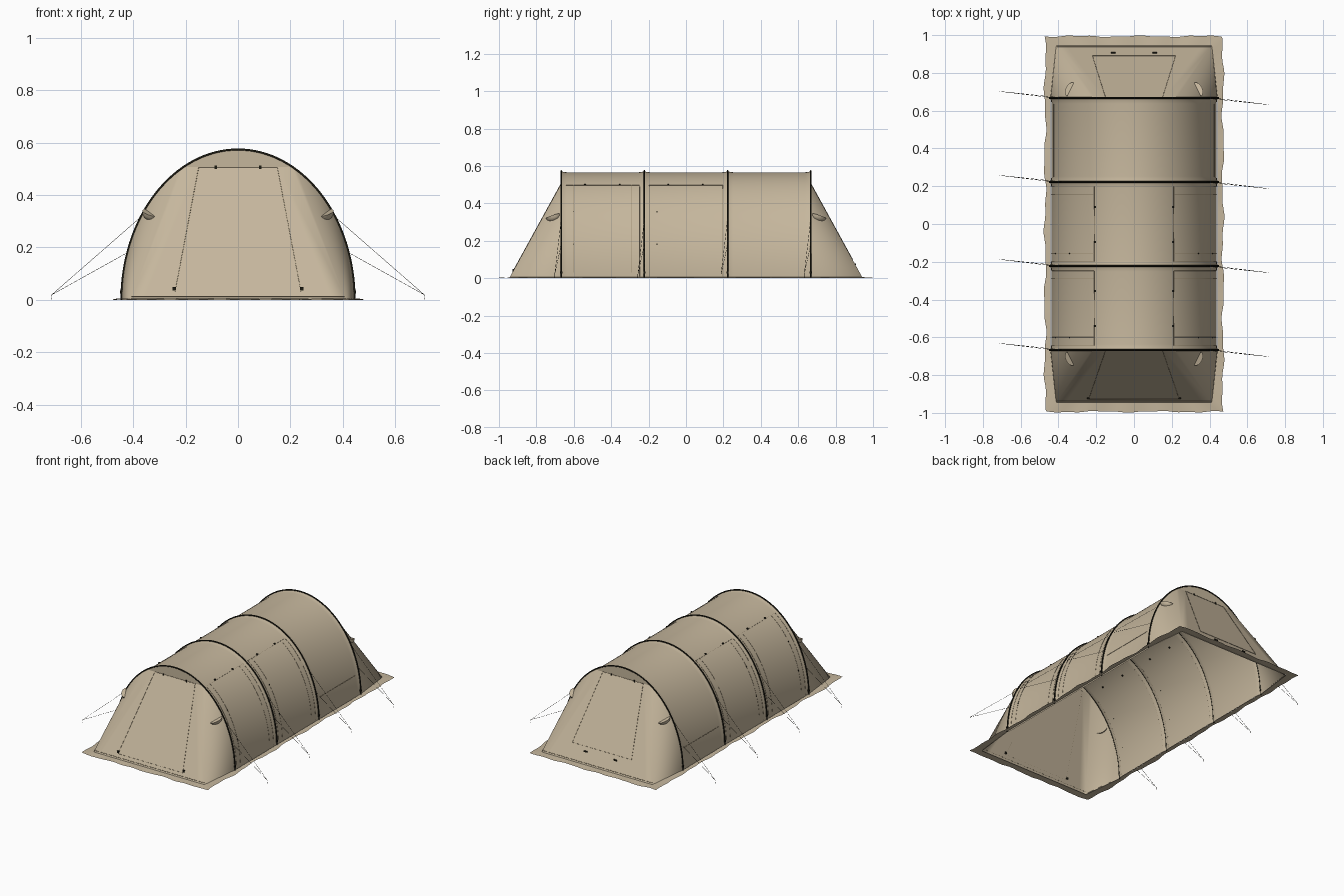
import bpy, bmesh, math
from mathutils import Vector, Matrix

if "Cube" in bpy.data.objects:
    bpy.data.objects.remove(bpy.data.objects["Cube"])

HALF_W, HEIGHT = 0.445, 0.574          # arch half width and height
END_Y, FOOT_Y, FOOT_X = 0.667, 0.945, 0.412
HOOPS = [-END_Y, -END_Y / 3, END_Y / 3, END_Y]
SIDES = (-1, 1)


def material(name, colour):
    m = bpy.data.materials.new(name)
    m.use_nodes = True
    m.diffuse_color = (*colour, 1)
    bsdf = m.node_tree.nodes["Principled BSDF"]
    bsdf.inputs["Base Color"].default_value = (*colour, 1)
    bsdf.inputs["Roughness"].default_value = 0.9
    return m


CANVAS = material("tan canvas", (0.56, 0.47, 0.335))
SEAM = material("brown seam", (0.34, 0.27, 0.17))
BLACK = material("black webbing", (0.012, 0.011, 0.006))


def finish(name, bm, mat, angle=None):
    bmesh.ops.remove_doubles(bm, verts=bm.verts, dist=1e-5)
    bmesh.ops.recalc_face_normals(bm, faces=bm.faces)
    me = bpy.data.meshes.new(name)
    bm.to_mesh(me)
    bm.free()
    me.materials.append(mat)
    ob = bpy.data.objects.new(name, me)
    bpy.context.collection.objects.link(ob)
    if angle:
        bpy.ops.object.select_all(action='DESELECT')
        ob.select_set(True)
        bpy.context.view_layer.objects.active = ob
        bpy.ops.object.shade_smooth_by_angle(angle=math.radians(angle))


def lines(name, paths, radius, mat):
    cu = bpy.data.curves.new(name, 'CURVE')
    cu.dimensions = '3D'
    cu.bevel_depth, cu.bevel_resolution = radius, 1
    for path in paths:
        sp = cu.splines.new('POLY')
        sp.points.add(len(path) - 1)
        for p, co in zip(sp.points, path):
            p.co = (*co, 1)
    cu.materials.append(mat)
    ob = bpy.data.objects.new(name, cu)
    bpy.context.collection.objects.link(ob)


def boxes(name, items, mat):
    bm = bmesh.new()
    for centre, size in items:
        bmesh.ops.create_cube(bm, size=1, matrix=Matrix.Translation(centre) @ Matrix.Diagonal((*size, 1)))
    finish(name, bm, mat)


def arch(t, y, off=0.0):
    return Vector(((HALF_W + off) * math.cos(t), y, (HEIGHT + off) * math.sin(t)))


def side(s, y, z, off=-0.0068):
    """Point just outside the tunnel wall."""
    p = arch(math.asin(z / (HEIGHT + off)), y, off)
    return Vector((s * p.x, y, p.z))


def slope(x, z, sy):
    """Point on the sloping end panel."""
    return Vector((x, sy * (FOOT_Y - (FOOT_Y - END_Y) * z / TOP_Z + 0.001), z))


# Tunnel fabric, drawn up slightly at each hoop
bm = bmesh.new()
rows, STEPS = [], 64
for a, b in zip(HOOPS, HOOPS[1:]):
    for d, off in ((0, -0.002), (0.012, -0.006), (0.03, -0.008)):
        rows.append((a + d, off))
    for d, off in ((0.03, -0.008), (0.012, -0.006), (0, -0.002)):
        rows.append((b - d, off))
grid = [[bm.verts.new(arch(math.pi * i / STEPS, y, o)) for i in range(STEPS + 1)] for y, o in rows]
for r, q in zip(grid, grid[1:]):
    if (r[0].co - q[0].co).length > 1e-5:
        for i in range(STEPS):
            bm.faces.new((r[i], r[i + 1], q[i + 1], q[i]))
finish("tunnel_fabric", bm, CANVAS, 40)

# Sloping ends: flat door panel, soft rounded corners, upright cap above
T0 = math.asin(0.508 / HEIGHT)
TOP_Z = arch(T0, 0, -0.002).z
for sy, name in ((-1, "front_end"), (1, "back_end")):
    bm = bmesh.new()
    foot, top, foot_in, top_in = {}, {}, {}, {}
    for s in SIDES:
        foot[s] = bm.verts.new((s * FOOT_X, sy * FOOT_Y, 0))
        foot_in[s] = bm.verts.new((s * 0.36, sy * FOOT_Y, 0))
        top_in[s] = bm.verts.new((s * 0.155, sy * END_Y, TOP_Z))
        rib = []
        for i in range(25):
            p = arch(T0 * i / 24, sy * END_Y, -0.002)
            rib.append(bm.verts.new((s * p.x, p.y, p.z)))
        for u, v in zip(rib, rib[1:]):
            bm.faces.new((foot[s], u, v))
        top[s] = rib[-1]
        bm.faces.new((foot[s], top[s], top_in[s], foot_in[s]))
    bm.faces.new((foot_in[-1], foot_in[1], top_in[1], top_in[-1]))
    crown = [bm.verts.new(arch(T0 + (math.pi - 2 * T0) * i / 20, sy * END_Y, -0.002)) for i in range(1, 20)]
    bm.faces.new([top_in[1], top[1]] + crown + [top[-1], top_in[-1]])
    finish(name, bm, CANVAS, 26)

# Hoops
lines("hoops", [[arch(math.pi * i / STEPS, y) for i in range(STEPS + 1)] for y in HOOPS], 0.0042, BLACK)
boxes("hoop_feet", [((s * HALF_W, y, 0.03), (0.009, 0.012, 0.012)) for s in SIDES for y in HOOPS], BLACK)

# Vent hoods: flat-topped pockets on the rounded corners
bm = bmesh.new()
along = Vector((0.04, 0.08, 0.03)).normalized()
out = along.cross(Vector((0, 0, 1))).normalized()
up = out.cross(along)
for sx in SIDES:
    for sy in SIDES:
        made = bmesh.ops.create_uvsphere(bm, u_segments=16, v_segments=8, radius=1)["verts"]
        bmesh.ops.delete(bm, geom=[v for v in made if v.co.y < -0.01], context='VERTS')
        for v in [v for v in made if v.is_valid]:
            p = Vector((0.336, -0.712, 0.333)) + along * v.co.x * 0.042
            p += out * v.co.y * 0.026 + up * min(v.co.z, 0) * 0.03
            v.co = (sx * p.x, -sy * p.y, p.z)
finish("vent_hoods", bm, CANVAS, 40)

# End doors: stitched outlines and toggles
seams = []
for sy, low, wide in ((-1, 0.032, 0.24), (1, 0.10, 0.22)):
    seams.append([slope(x, z, sy) for x, z in
                  ((-0.15, TOP_Z), (-wide, low), (wide, low), (0.15, TOP_Z), (-0.15, TOP_Z))])
lines("end_door_seams", seams, 0.0012, SEAM)
toggles = [(slope(s * 0.243, 0.042, -1), (0.014, 0.008, 0.014)) for s in SIDES]
toggles += [(slope(s * 0.11, 0.073, 1), (0.024, 0.008, 0.008)) for s in SIDES]
toggles += [(slope(s * 0.085, TOP_Z, sy), (0.008, 0.008, 0.012)) for s in SIDES for sy in SIDES]
boxes("end_door_toggles", toggles, BLACK)

# Side doors on the two front bays, plain waist seam on the rear bay
door, zips, waist, knobs, pulls = [], [], [], [], []
heights = [0.01 + 0.487 * i / 24 for i in range(25)]
for s in SIDES:
    for mid in (-0.445, 0.0):
        a, b = mid - 0.197, mid + 0.197
        door.append([side(s, a, z) for z in heights] + [side(s, b, z) for z in reversed(heights)])
        for y in (mid - 0.155, mid + 0.155):
            zips.append([side(s, y, z) for z in heights[1:]])
        knobs += [(side(s, mid + d, 0.5), (0.009, 0.009, 0.009)) for d in (-0.095, 0.09)]
        pulls += [(side(s, mid - 0.155, z), (0.004, 0.005, 0.008)) for z in (0.18, 0.355)]
    waist.append([side(s, 0.25, 0.137), side(s, 0.635, 0.137)])
lines("side_door_seams", door, 0.0009, SEAM)
lines("side_door_zips", zips, 0.0007, SEAM)
lines("waist_seams", waist, 0.0012, SEAM)
boxes("side_door_toggles", knobs, BLACK)
boxes("zip_pulls", pulls, BLACK)

# Hem line along both ends
lines("end_hems", [[slope(s * (FOOT_X - 0.005), 0.013, sy) for s in SIDES] for sy in SIDES], 0.0014, SEAM)

# Guy lines: two cords per hoop foot, meeting at a ground peg
cords = []
for s in SIDES:
    for y in HOOPS:
        peg = Vector((s * 0.71, y - s * 0.035, 0.02))
        cords.append([side(s, y, 0.315, 0), peg, peg + Vector((s * 0.003, 0, -0.018))])
        cords.append([side(s, y, 0.18, 0), peg])
lines("guy_lines", cords, 0.0008, BLACK)

# Ground skirt with a gently wavy outer edge
bm = bmesh.new()
N, M = 36, 72
unit = [(-1 + 2 * i / N, -1) for i in range(N)] + [(1, -1 + 2 * i / M) for i in range(M)]
unit += [(-x, -y) for x, y in unit]
inner, outer = [], []
for u, v in unit:
    y = v * FOOT_Y
    taper = max(0, (abs(y) - END_Y) / (FOOT_Y - END_Y))
    inner.append(bm.verts.new((u * (HALF_W - 0.002 - taper * (HALF_W - FOOT_X)), y, 0.005)))
    x, y = u * 0.471, v * 0.994
    if abs(u) == 1:
        x += 0.005 * math.sin(17 * v + u) + 0.003 * math.sin(41 * v)
    if abs(v) == 1:
        y += 0.003 * math.sin(9 * u + v) + 0.002 * math.sin(23 * u)
    outer.append(bm.verts.new((x, y, 0.002 + 0.002 * math.sin(15 * (u + v)))))
for i in range(len(unit)):
    j = (i + 1) % len(unit)
    bm.faces.new((inner[i], inner[j], outer[j], outer[i]))
finish("ground_skirt", bm, CANVAS, 40)
